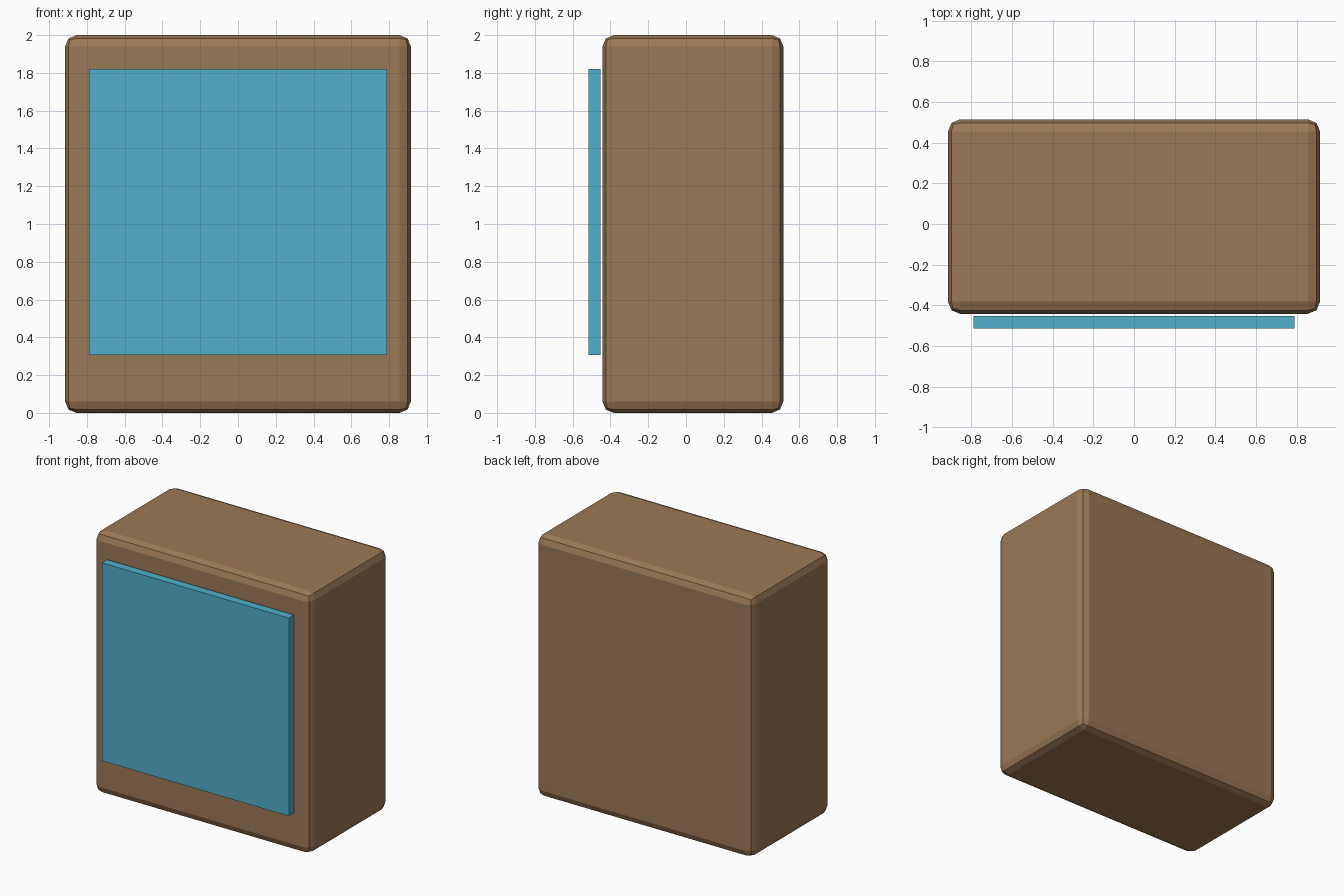
import bpy

if "Cube" in bpy.data.objects:
    bpy.data.objects.remove(bpy.data.objects["Cube"])


def box(name, lo, hi, color, bevel=0.0):
    """Axis-aligned box between two corners, with optional rounded edges."""
    bpy.ops.mesh.primitive_cube_add(size=1, location=[(a + b) / 2 for a, b in zip(lo, hi)])
    obj = bpy.context.object
    obj.name = name
    obj.scale = [b - a for a, b in zip(lo, hi)]
    bpy.ops.object.transform_apply(location=False, rotation=False, scale=True)
    mat = bpy.data.materials.new(name + "_material")
    mat.diffuse_color = color
    mat.use_nodes = True
    mat.node_tree.nodes["Principled BSDF"].inputs["Base Color"].default_value = mat.diffuse_color
    obj.data.materials.append(mat)
    if bevel:
        mod = obj.modifiers.new("rounded_edges", 'BEVEL')
        mod.width = bevel
        mod.segments = 2
    return obj


# Wooden cabinet with softened edges
box("cabinet", (-0.915, -0.442, 0.0), (0.915, 0.515, 2.0), (0.33, 0.19, 0.09, 1), bevel=0.06)

# Thin blue panel floating just in front of the cabinet
box("front_panel", (-0.79, -0.515, 0.307), (0.79, -0.452, 1.82), (0.08, 0.43, 0.60, 1))
